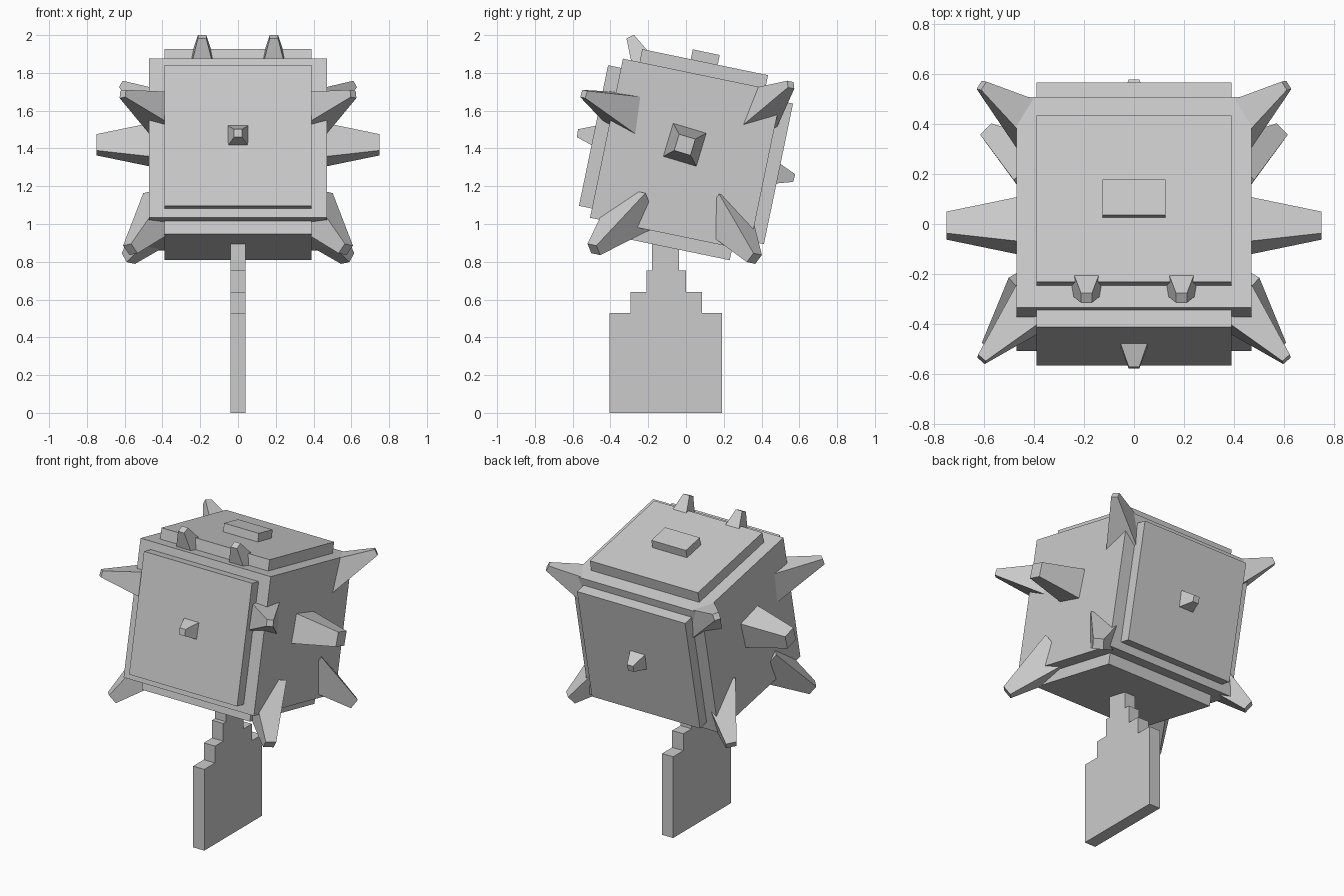
import bpy, bmesh, math
from mathutils import Matrix, Vector

cube = bpy.data.objects.get("Cube")
if cube:
    bpy.data.objects.remove(cube, do_unlink=True)

# Single plain material
grey = bpy.data.materials.new("light_grey")
grey.use_nodes = True
colour = (0.6, 0.6, 0.6, 1)
grey.diffuse_color = colour
grey.node_tree.nodes["Principled BSDF"].inputs["Base Color"].default_value = colour

# The head leans forward on its stand
TILT = Matrix.Translation((0, 0, 1.367)) @ Matrix.Rotation(math.radians(-11.7), 4, 'X')


def add_object(name, bm, matrix):
    mesh = bpy.data.meshes.new(name)
    bm.to_mesh(mesh)
    bm.free()
    mesh.materials.append(grey)
    obj = bpy.data.objects.new(name, mesh)
    obj.matrix_world = matrix
    bpy.context.scene.collection.objects.link(obj)
    return obj


def box(name, centre, size, frame=TILT):
    bm = bmesh.new()
    bmesh.ops.create_cube(bm, size=1)
    bmesh.ops.scale(bm, vec=size, verts=bm.verts)
    return add_object(name, bm, frame @ Matrix.Translation(centre))


def spike(name, base, tip, base_half, tip_half, roll=0):
    """Square frustum running from base to tip, in the head's frame."""
    base, tip = Vector(base), Vector(tip)
    axis = tip - base
    bm = bmesh.new()
    bmesh.ops.create_cone(bm, cap_ends=True, segments=4,
                          radius1=base_half * math.sqrt(2),
                          radius2=tip_half * math.sqrt(2), depth=axis.length)
    bmesh.ops.rotate(bm, verts=bm.verts, cent=(0, 0, 0),
                     matrix=Matrix.Rotation(math.radians(45 + roll), 3, 'Z'))
    turn = axis.to_track_quat('Z', 'Y').to_matrix().to_4x4()
    return add_object(name, bm, TILT @ Matrix.Translation((base + tip) / 2) @ turn)


def spike_pair(name, base, tip, base_half, tip_half, roll=0):
    for side, s in (("left", 1), ("right", -1)):
        spike(f"{side}_{name}", (s * base[0], *base[1:]), (s * tip[0], *tip[1:]),
              base_half, tip_half, s * roll)


# Head block with raised panels
box("head", (0, 0, 0), (0.94, 0.86, 0.86))
box("vertical_panel", (0, 0, 0), (0.78, 1.0, 0.76))
box("horizontal_panel", (0, 0, 0), (0.78, 0.68, 1.0))
box("top_block", (0, -0.005, 0.515), (0.25, 0.146, 0.076))

# Small studs on front and back
for name, s in (("front_stud", -1), ("back_stud", 1)):
    spike(name, (0, s * 0.49, 0), (0, s * 0.586, -0.005), 0.056, 0.021)

# Side spikes, corner spikes and top horns
spike_pair("side_spike", (0.46, -0.017, 0.05), (0.75, -0.017, 0.05), 0.093, 0.045, -5)
spike_pair("upper_front_spike", (0.32, -0.27, 0.14), (0.61, -0.595, 0.205), 0.125, 0.02)
spike_pair("upper_back_spike", (0.30, 0.28, 0.25), (0.61, 0.468, 0.475), 0.125, 0.02)
spike_pair("lower_front_spike", (0.37, -0.2, -0.32), (0.57, -0.376, -0.59), 0.11, 0.032)
spike_pair("lower_back_spike", (0.36, 0.25, -0.26), (0.58, 0.466, -0.465), 0.11, 0.032)
spike_pair("horn", (0.19, -0.29, 0.39), (0.19, -0.416, 0.552), 0.075, 0.022)

# Stepped flat stand: back and front limits, bottom and top of each step
steps = ((-0.405, 0.19, 0, 0.53), (-0.295, 0.085, 0.53, 0.64),
         (-0.21, 0, 0.64, 0.755), (-0.18, -0.037, 0.755, 0.98))
for i, (y0, y1, z0, z1) in enumerate(steps):
    box(f"stand_step_{i + 1}", (0, (y0 + y1) / 2, (z0 + z1) / 2),
        (0.08, y1 - y0, z1 - z0), Matrix.Identity(4))
